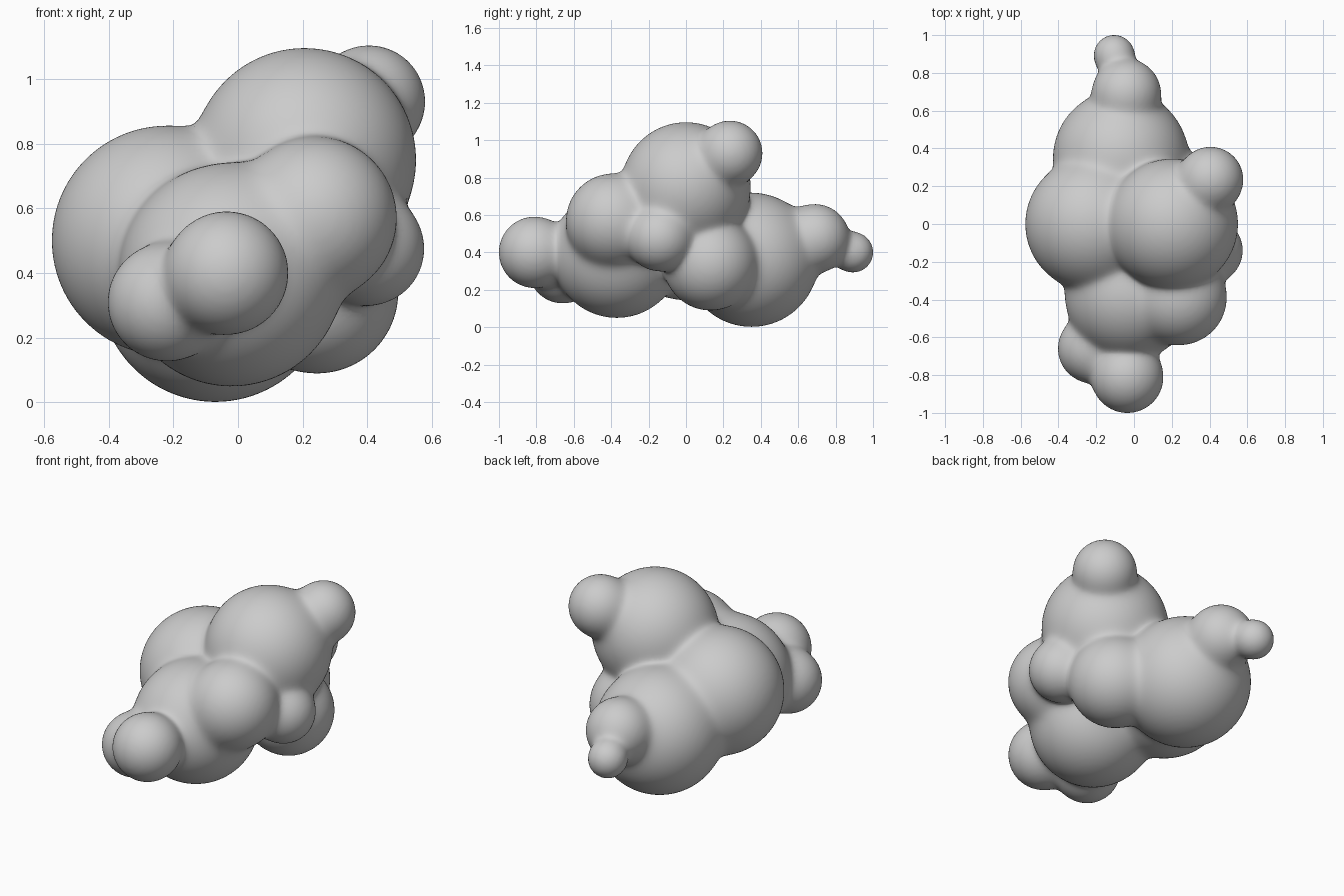
import bpy, bmesh, math
from mathutils import Vector, Matrix

cube = bpy.data.objects.get("Cube")
if cube:
    bpy.data.objects.remove(cube, do_unlink=True)

# Overlapping balls: centre and radius
BALLS = {
    "upper": ((0.205, 0.0, 0.75), 0.345),
    "upper_knob": ((0.405, 0.235, 0.93), 0.173),
    "left": ((-0.22, 0.0, 0.5), 0.355),
    "back": ((-0.07, 0.35, 0.36), 0.358),
    "tail": ((-0.04, 0.69, 0.475), 0.182),
    "tail_tip": ((-0.105, 0.893, 0.4), 0.107),
    "front_low": ((-0.02, -0.37, 0.395), 0.345),
    "front_side": ((0.24, -0.39, 0.57), 0.25),
    "front_knob": ((-0.035, -0.81, 0.4), 0.19),
    "front_left_knob": ((-0.22, -0.66, 0.31), 0.182),
    "side_knob": ((0.4, -0.14, 0.475), 0.175),
    "side_low": ((0.245, 0.13, 0.34), 0.25),
}
SPHERES = [(Vector(c), r) for c, r in BALLS.values()]
BLEND = 0.022


def blend_field(p):
    """Distance to the softly merged balls, and its gradient."""
    offs = [(p - c, r) for c, r in SPHERES]
    dists = [o.length - r for o, r in offs]
    low = min(dists)
    weights = [math.exp((low - d) / BLEND) for d in dists]
    total = sum(weights)
    grad = Vector()
    for (o, r), w in zip(offs, weights):
        grad += o.normalized() * (w / total)
    return low - BLEND * math.log(total), grad


# Raw balls, fused into one skin by a voxel remesh
bm = bmesh.new()
for c, r in SPHERES:
    bmesh.ops.create_icosphere(bm, subdivisions=4, radius=r,
                               matrix=Matrix.Translation(c))
mesh = bpy.data.meshes.new("blob_body")
bm.to_mesh(mesh)
bm.free()
body = bpy.data.objects.new("blob_body", mesh)
bpy.context.collection.objects.link(body)

remesh = body.modifiers.new("fuse", 'REMESH')
remesh.mode = 'VOXEL'
remesh.voxel_size = 0.018
soften = body.modifiers.new("soften", 'SMOOTH')
soften.iterations = 4
graph = bpy.context.evaluated_depsgraph_get()
skin = bpy.data.meshes.new_from_object(body.evaluated_get(graph))
body.modifiers.clear()
body.data = skin
bpy.data.meshes.remove(mesh)
skin.name = "blob_body"

# Pull the skin onto the blended surface, which fillets the creases
for v in skin.vertices:
    p = v.co.copy()
    for _ in range(4):
        d, g = blend_field(p)
        p -= g * (d / max(g.length_squared, 0.2))
    v.co = p

# Plain grey material
grey = bpy.data.materials.new("plain_grey")
grey.use_nodes = True
colour = (0.6, 0.6, 0.6, 1.0)
grey.diffuse_color = colour
grey.node_tree.nodes["Principled BSDF"].inputs["Base Color"].default_value = colour
skin.materials.clear()
skin.materials.append(grey)
for poly in skin.polygons:
    poly.use_smooth = True
    poly.material_index = 0
skin.update()
